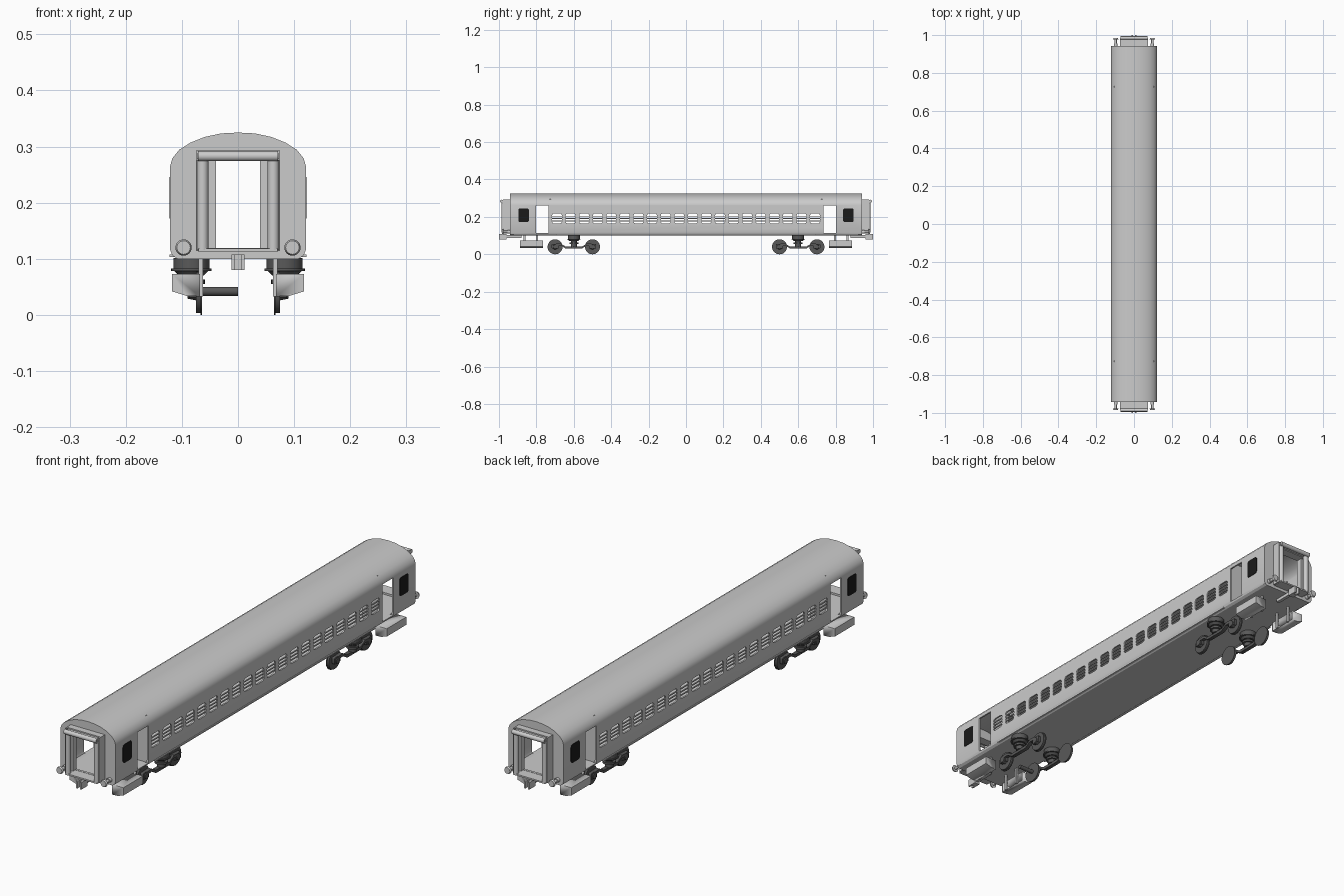
import bpy, bmesh, math
from mathutils import Matrix, Vector

if "Cube" in bpy.data.objects:
    bpy.data.objects.remove(bpy.data.objects["Cube"])

def material(name, c):
    m = bpy.data.materials.new(name)
    m.diffuse_color = (c, c, c, 1)
    m.use_nodes = True
    m.node_tree.nodes["Principled BSDF"].inputs["Base Color"].default_value = m.diffuse_color
    return m

DARK = material("dark_iron", 0.1)
BLACK = material("black_glass", 0.01)

def add_box(bm, lo, hi, bevel=0.0):
    """Box between two corners; bevel rounds the edges running along x."""
    size = Vector(hi) - Vector(lo)
    mid = (Vector(hi) + Vector(lo)) / 2
    mat = Matrix.Translation(mid) @ Matrix.Diagonal((*[abs(s) for s in size], 1))
    vs = bmesh.ops.create_cube(bm, size=1, matrix=mat)["verts"]
    if bevel:
        edges = {e for v in vs for e in v.link_edges}
        edges = [e for e in edges if abs(e.verts[0].co.x - e.verts[1].co.x) > 1e-5]
        bmesh.ops.bevel(bm, geom=edges, offset=bevel, segments=3, profile=0.5, affect='EDGES')

def add_tube(bm, p, q, r, r2=None, seg=24):
    """Cylinder or cone from p to q."""
    p, q = Vector(p), Vector(q)
    d = q - p
    mat = Matrix.Translation((p + q) / 2) @ d.to_track_quat('Z', 'Y').to_matrix().to_4x4()
    bmesh.ops.create_cone(bm, cap_ends=True, segments=seg, radius1=r,
                          radius2=r if r2 is None else r2, depth=d.length, matrix=mat)

def add_prism(bm, pts, axis, a, b):
    """Extrude a profile along x (points are y,z) or y (points are x,z)."""
    place = (lambda u, v, t: (t, u, v)) if axis == 'x' else (lambda u, v, t: (u, t, v))
    f = bm.faces.new([bm.verts.new(place(u, v, a)) for u, v in pts])
    d = (b - a, 0, 0) if axis == 'x' else (0, b - a, 0)
    new = bmesh.ops.extrude_face_region(bm, geom=[f], use_keep_orig=True)["geom"]
    bmesh.ops.translate(bm, vec=d, verts=[g for g in new if isinstance(g, bmesh.types.BMVert)])

def finish(bm, name, mat=None):
    bmesh.ops.recalc_face_normals(bm, faces=bm.faces)
    me = bpy.data.meshes.new(name)
    bm.to_mesh(me)
    bm.free()
    ob = bpy.data.objects.new(name, me)
    bpy.context.collection.objects.link(ob)
    if mat:
        me.materials.append(mat)
    me.shade_smooth()
    me.set_sharp_from_angle(angle=math.radians(35))
    return ob

def cut(ob, cutter):
    m = ob.modifiers.new("cut", 'BOOLEAN')
    m.operation, m.solver, m.object = 'DIFFERENCE', 'EXACT', cutter
    bpy.context.view_layer.objects.active = ob
    bpy.ops.object.modifier_apply(modifier="cut")
    bpy.data.objects.remove(cutter)

# Carriage body: hollow extruded shell with domed roof
half = [(0.03, .3235), (0.06, .317), (0.085, .307), (0.105, .294), (0.117, .279), (0.121, .265),
        (0.121, .116), (0.117, .106), (0.108, .1)]
profile = [(0, .325)] + half + [(-x, z) for x, z in reversed(half)]
bm = bmesh.new()
add_prism(bm, profile, 'y', -0.942, 0.942)
body = finish(bm, "carriage_body")
bm = bmesh.new()
add_prism(bm, [(x * 0.95, 0.215 + (z - 0.215) * 0.9) for x, z in profile], 'y', -0.932, 0.932)
cut(body, finish(bm, "interior_cutter"))

# End doorway, side doors and window openings
bm = bmesh.new()
add_box(bm, (-0.056, -1.1, 0.119), (0.056, 1.1, 0.275))
cut(body, finish(bm, "end_cutter"))
window_y = [-0.69 + i * 1.38 / 19 for i in range(20)]
bm = bmesh.new()
for s in (-1, 1):
    add_box(bm, (-0.2, s * 0.769 - 0.034, 0.113), (0.2, s * 0.769 + 0.034, 0.262))
for y in window_y:
    add_box(bm, (-0.2, y - 0.026, 0.165), (0.2, y + 0.026, 0.218), 0.01)
cut(body, finish(bm, "side_cutter"))
body.data.shade_smooth()
body.data.set_sharp_from_angle(angle=math.radians(30))

# Horizontal window bars
bm = bmesh.new()
for s in (-1, 1):
    for y in window_y:
        for z in (0.178, 0.191, 0.204):
            add_box(bm, (s * 0.116, y - 0.027, z - 0.002), (s * 0.12, y + 0.027, z + 0.002))
finish(bm, "window_bars")

# Dark end windows
bm = bmesh.new()
for sx in (-1, 1):
    for sy in (-1, 1):
        add_box(bm, (sx * 0.119, sy * 0.868 - 0.028, 0.172), (sx * 0.1225, sy * 0.868 + 0.028, 0.246), 0.01)
finish(bm, "end_windows", BLACK)

# Vestibule partitions with a central doorway
bm = bmesh.new()
for sy in (-1, 1):
    for sx in (-1, 1):
        add_box(bm, (sx * 0.039, sy * 0.722, 0.111), (sx * 0.116, sy * 0.73, 0.28))
    add_box(bm, (-0.105, sy * 0.722, 0.275), (0.105, sy * 0.73, 0.295))
finish(bm, "vestibule_partitions")

for sy, end in ((-1, "front"), (1, "back")):
    # Gangway frame and rubber tubes
    bm = bmesh.new()
    for sx in (-1, 1):
        add_box(bm, (sx * 0.056, sy * 0.94, 0.114), (sx * 0.075, sy * 0.956, 0.293))
        add_box(bm, (sx * 0.069, sy * 0.95, 0.114), (sx * 0.075, sy * 0.978, 0.293))
        add_tube(bm, (sx * 0.063, sy * 0.976, 0.116), (sx * 0.063, sy * 0.976, 0.276), 0.010)
    add_box(bm, (-0.075, sy * 0.94, 0.275), (0.075, sy * 0.968, 0.293))
    add_tube(bm, (-0.071, sy * 0.985, 0.283), (0.071, sy * 0.985, 0.283), 0.009)
    add_box(bm, (-0.073, sy * 0.968, 0.278), (0.073, sy * 0.985, 0.288))
    add_box(bm, (-0.07, sy * 0.94, 0.112), (0.07, sy * 0.985, 0.118))
    finish(bm, end + "_gangway")

    # Buffers
    bm = bmesh.new()
    for sx in (-1, 1):
        add_tube(bm, (sx * 0.097, sy * 0.935, 0.12), (sx * 0.097, sy * 0.98, 0.12), 0.006)
        add_tube(bm, (sx * 0.097, sy * 0.935, 0.12), (sx * 0.097, sy * 0.955, 0.12), 0.009)
        add_tube(bm, (sx * 0.097, sy * 0.977, 0.12), (sx * 0.097, sy * 0.984, 0.12), 0.0145, 0.012)
    finish(bm, end + "_buffers")

    # Coupler
    bm = bmesh.new()
    add_box(bm, (-0.007, sy * 0.88, 0.088), (0.007, sy * 0.97, 0.102))
    for sx in (-1, 1):
        add_box(bm, (sx * 0.005, sy * 0.96, 0.08), (sx * 0.012, sy * 1.0, 0.108))
    add_box(bm, (-0.012, sy * 0.96, 0.08), (0.012, sy * 0.985, 0.108))
    finish(bm, end + "_coupler")

    # Entry steps: thin boxes open on the inner side, with hangers
    for sx, side in ((-1, "left"), (1, "right")):
        bm = bmesh.new()
        pts = [(0.068, .073), (0.118, .073), (0.118, .042), (0.092, .034), (0.068, .033)]
        add_prism(bm, [(sx * x, z) for x, z in pts], 'y', sy * 0.765, sy * 0.888)
        bmesh.ops.recalc_face_normals(bm, faces=bm.faces)
        inner = [f for f in bm.faces if f.normal.x * sx < -0.9]
        bmesh.ops.delete(bm, geom=inner, context='FACES_ONLY')
        step = finish(bm, f"{end}_{side}_step")
        sol = step.modifiers.new("thickness", 'SOLIDIFY')
        sol.thickness = 0.003
        bm = bmesh.new()
        for y in (0.797, 0.863):
            add_box(bm, (sx * 0.062, sy * (y - 0.005), 0.033), (sx * 0.07, sy * (y + 0.005), 0.103))
        finish(bm, f"{end}_{side}_step_hangers")

    # Bogie: wheels, hubs, dipped side frames and spring stacks
    bm = bmesh.new()
    for sx in (-1, 1):
        for dy in (-0.1, 0.1):
            y = sy * 0.6 + dy
            P = lambda x, z=0.04: (sx * x, y, z)
            add_tube(bm, P(0.064), P(0.067), 0.04, seg=32)
            add_tube(bm, P(0.067), P(0.075), 0.037, seg=32)
            add_tube(bm, P(0.075), P(0.09), 0.014, 0.011)
            add_box(bm, (sx * 0.075, y - 0.018, 0.03), (sx * 0.087, y + 0.018, 0.056), 0.004)
        c = sy * 0.6
        top = [(-0.1, .056), (-0.07, .058), (-0.045, .042), (0.045, .042), (0.07, .058), (0.1, .056)]
        low = [(0.1, .044), (0.068, .046), (0.042, .03), (-0.042, .03), (-0.068, .046), (-0.1, .044)]
        add_prism(bm, [(c + u, z) for u, z in top + low], 'x', sx * 0.074, sx * 0.09)
        add_tube(bm, (sx * 0.083, c, 0.04), (sx * 0.083, c, 0.078), 0.016)
        add_tube(bm, (sx * 0.083, c, 0.055), (sx * 0.083, c, 0.063), 0.024)
        add_tube(bm, (sx * 0.083, c, 0.07), (sx * 0.083, c, 0.078), 0.022, 0.03)
        add_tube(bm, (sx * 0.083, c, 0.078), (sx * 0.083, c, 0.083), 0.036, seg=32)
        add_tube(bm, (sx * 0.083, c, 0.083), (sx * 0.083, c, 0.101), 0.032, seg=32)
    finish(bm, end + "_bogie", DARK)

# Short axle stub seen on the front left wheel
bm = bmesh.new()
add_tube(bm, (-0.066, -0.7, 0.042), (0, -0.7, 0.042), 0.008)
finish(bm, "axle_stub", DARK)

# Sole bars along the lower edge
bm = bmesh.new()
for sx in (-1, 1):
    add_box(bm, (sx * 0.112, -0.69, 0.103), (sx * 0.122, 0.69, 0.108))
finish(bm, "sole_bars")
